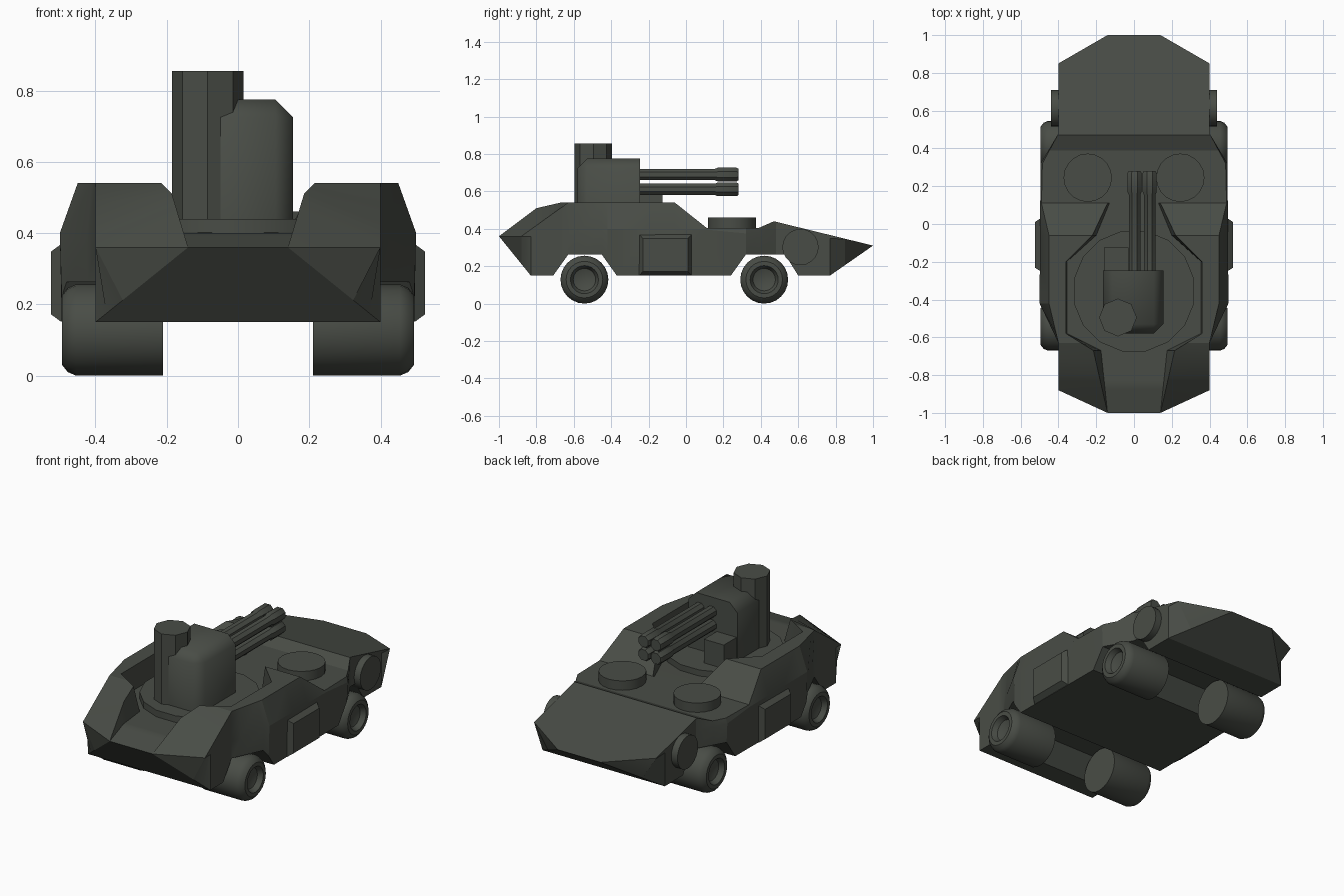
import bpy, bmesh, math
from mathutils import Matrix, Vector

if "Cube" in bpy.data.objects:
    bpy.data.objects.remove(bpy.data.objects["Cube"])

paint = bpy.data.materials.new("dark grey green")
paint.diffuse_color = (0.066, 0.073, 0.061, 1)
paint.use_nodes = True
paint.node_tree.nodes["Principled BSDF"].inputs["Base Color"].default_value = paint.diffuse_color


def finish(name, bm, angle=30):
    bmesh.ops.remove_doubles(bm, verts=bm.verts, dist=0.0005)
    bmesh.ops.recalc_face_normals(bm, faces=bm.faces)
    me = bpy.data.meshes.new(name)
    bm.to_mesh(me)
    bm.free()
    me.materials.append(paint)
    ob = bpy.data.objects.new(name, me)
    bpy.context.collection.objects.link(ob)
    bpy.ops.object.select_all(action='DESELECT')
    ob.select_set(True)
    bpy.context.view_layer.objects.active = ob
    bpy.ops.object.shade_smooth_by_angle(angle=math.radians(angle))
    return ob


def box_bm(lo, hi):
    bm = bmesh.new()
    bmesh.ops.create_cube(bm, size=1)
    for v in bm.verts:
        v.co = Vector([lo[i] + (v.co[i] + 0.5) * (hi[i] - lo[i]) for i in range(3)])
    return bm


def lathe(name, profile, origin, axis, sides, turn=0.0):
    """Spin (distance along axis, radius) points around an axis."""
    bm = bmesh.new()
    rot = Vector((0, 0, 1)).rotation_difference(Vector(axis)).to_matrix()
    rings = []
    for d, r in profile:
        ring = []
        for k in range(sides):
            a = 2 * math.pi * k / sides + turn
            p = Vector((r * math.cos(a), r * math.sin(a), d))
            ring.append(bm.verts.new(rot @ p + Vector(origin)))
        rings.append(ring)
    for a, b in zip(rings, rings[1:]):
        for k in range(sides):
            j = (k + 1) % sides
            bm.faces.new((a[k], a[j], b[j], b[k]))
    bm.faces.new(rings[0])
    bm.faces.new(rings[-1])
    return finish(name, bm)


def at(curve, y):
    for (y0, v0), (y1, v1) in zip(curve, curve[1:]):
        if y <= y1:
            return v0 + (v1 - v0) * (y - y0) / (y1 - y0)
    return curve[-1][1]


# Hull: cross-section corners described as curves along y
floor_z = [(-1, .36), (-.83, .15), (-.71, .15), (-.63, .262), (-.45, .262), (-.37, .15),
           (.24, .15), (.32, .262), (.53, .262), (.60, .15), (.77, .15), (1, .31)]
floor_x = [(-1, .14), (-.83, .4), (-.63, .4), (-.42, .495), (.32, .49), (.48, .4), (.77, .4), (1, .14)]
waist_x = [(-1, .14), (-.88, .4), (-.63, .4), (-.42, .5), (.32, .495), (.48, .4), (.85, .4), (1, .14)]
waist_z = [(-1, .36), (-.63, .36), (-.42, .4), (.11, .395), (.48, .36), (.85, .345), (1, .31)]
top_x = [(-1, .14), (-.88, .4), (-.63, .4), (-.42, .45), (-.06, .45), (.11, .49), (.32, .485),
         (.48, .4), (.85, .4), (1, .14)]
top_z = [(-1, .36), (-.88, .36), (-.63, .54), (-.06, .54), (.11, .405), (.39, .405), (.47, .44), (1, .31)]
rim_x = [(-1, .14), (-.67, .215), (-.58, .36), (-.2, .36), (-.06, .22), (.11, .14), (1, .14)]
rim_z = [(-1, .36), (-.8, .51), (-.67, .54), (-.06, .54), (.11, .405), (.39, .405), (.47, .44), (1, .31)]
deck_x = [(-1, .14), (-.67, .175), (-.58, .355), (-.2, .355), (-.06, .2), (.11, .13), (1, .13)]
deck_z = [(-1, .36), (-.85, .4), (.11, .405), (.39, .405), (.47, .44), (1, .31)]
pairs = [(floor_x, floor_z), (waist_x, waist_z), (top_x, top_z), (rim_x, rim_z), (deck_x, deck_z)]
stations = sorted({y for pair in pairs for c in pair for y, _ in c})

bm = bmesh.new()
loops = []
for y in stations:
    half = [(at(cx, y), at(cz, y)) for cx, cz in pairs]
    full = half + [(-x, z) for x, z in reversed(half)]
    loops.append([bm.verts.new((x, y, z)) for x, z in full])
n = len(loops[0])
for a, b in zip(loops, loops[1:]):
    for k in range(n):
        j = (k + 1) % n
        bm.faces.new((a[k], a[j], b[j], b[k]))
finish("hull", bm, 20)

# Turret ring in the sunken deck
lathe("turret_ring", [(.38, .325), (.44, .325)], (0, -.355, 0), (0, 0, 1), 16, math.pi / 16)

# Turret housing with chamfered top and back edges
bm = box_bm((-.165, -.58, .42), (.155, -.245, .775))
edges = [e for e in bm.edges
         if all(v.co.z > .7 for v in e.verts) and not all(v.co.y > -.3 for v in e.verts)
         or all(v.co.y < -.5 for v in e.verts) and abs(e.verts[0].co.z - e.verts[1].co.z) > .1]
bmesh.ops.bevel(bm, geom=edges, offset=.05, segments=1, affect='EDGES')
finish("turret_housing", bm, 50)

# Sensor tower and small box beside the guns
lathe("sensor_tower", [(.42, .1), (.855, .1)], (-.085, -.495, 0), (0, 0, 1), 8)
bm = box_bm((-.16, -.26, .42), (-.03, -.125, .58))
finish("gun_side_box", bm)

# Four barrels with thicker muzzles
for x in (.003, .083):
    for z in (.611, .69):
        lathe("gun_barrel", [(-.27, .033), (.155, .033), (.17, .04), (.27, .04), (.28, .034)],
              (x, 0, z), (0, 1, 0), 8, math.pi / 8)

for s in (-1, 1):
    # Round crew hatches and side lamps
    lathe("crew_hatch", [(.39, .128), (.46, .128)], (s * .245, .245, 0), (0, 0, 1), 20)
    lathe("side_lamp", [(.36, .097), (.44, .097)], (0, .612, .302), (s, 0, 0), 20)

    # Side door: tapered box with an inset panel
    bm = box_bm((.47, -.25, .15), (.525, .03, .37))
    outer = [f for f in bm.faces if f.normal.x > .9]
    for v in outer[0].verts:
        v.co.y = -.11 + (v.co.y + .11) * .86
        v.co.z = .26 + (v.co.z - .26) * .8
    # keep the sides straight until they leave the hull wall
    for v in bm.verts:
        if v.co.x < .5:
            v.co.x = .495
    bmesh.ops.transform(bm, matrix=Matrix.Diagonal((s, 1, 1, 1)), verts=bm.verts)
    finish("side_door", bm)

    # Wide wheels with rounded outer shoulder and dished hub
    for y in (-.543, .418):
        lathe("wheel", [(.21, .128), (.455, .128), (.478, .118), (.494, .098), (.494, .075),
                        (.465, .06), (.455, .03)],
              (0, y, .128), (s, 0, 0), 24)
